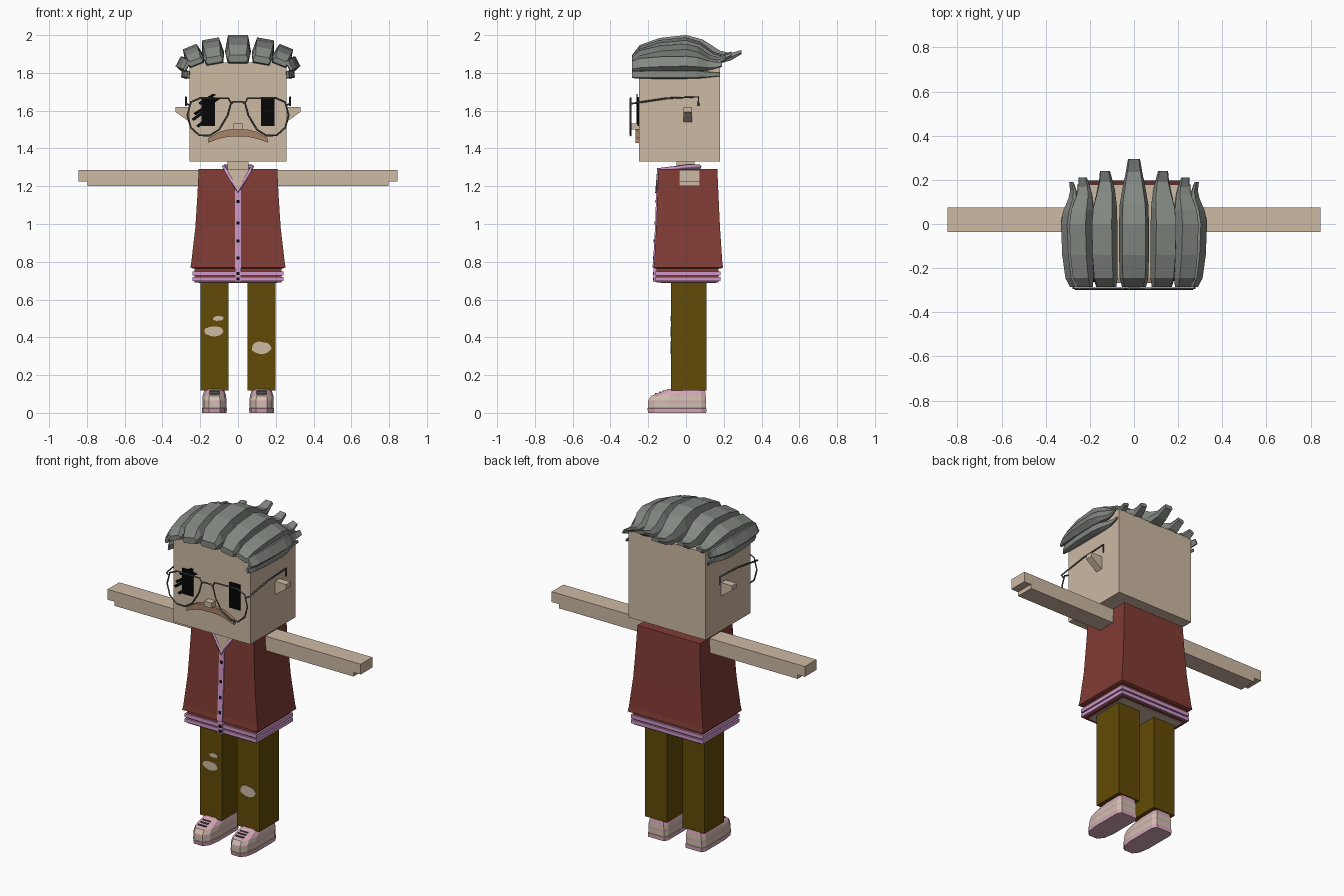
import bpy, bmesh, math, random
from mathutils import Vector, Matrix

random.seed(4)
if "Cube" in bpy.data.objects:
    bpy.data.objects.remove(bpy.data.objects["Cube"])


def material(name, r, g, b):
    m = bpy.data.materials.new(name)
    m.use_nodes = True
    col = [(c / 255) ** 2.2 for c in (r, g, b)] + [1]
    m.diffuse_color = col
    m.node_tree.nodes["Principled BSDF"].inputs["Base Color"].default_value = col
    return m


SKIN = material("skin", 204, 184, 162)
MAROON = material("maroon", 128, 62, 55)
OLIVE = material("olive brown", 98, 76, 14)
LILAC = material("lilac", 205, 150, 200)
PINK = material("shoe pink", 212, 165, 182)
CREAM = material("shoe cream", 208, 190, 172)
HAIR = material("grey hair", 130, 135, 129)
BLACK = material("black", 14, 14, 14)
BROWN = material("moustache brown", 165, 130, 104)
METAL = material("frame grey", 85, 87, 86)


def loft(name, rings, *mats):
    """Skin a stack of equal rings; one material per band, the last repeats."""
    bm = bmesh.new()
    rows = [[bm.verts.new(p) for p in ring] for ring in rings]
    n = len(rows[0])
    top = len(mats) - 1
    for k, (a, b) in enumerate(zip(rows, rows[1:])):
        for i in range(n):
            j = (i + 1) % n
            bm.faces.new((a[i], a[j], b[j], b[i])).material_index = min(k, top)
    bm.faces.new(rows[0])
    bm.faces.new(rows[-1]).material_index = top
    bmesh.ops.recalc_face_normals(bm, faces=bm.faces)
    mesh = bpy.data.meshes.new(name)
    bm.to_mesh(mesh)
    bm.free()
    for m in mats:
        mesh.materials.append(m)
    ob = bpy.data.objects.new(name, mesh)
    bpy.context.collection.objects.link(ob)
    return ob


def rect(x0, x1, y0, y1, z):
    return [(x0, y0, z), (x1, y0, z), (x1, y1, z), (x0, y1, z)]


def box(name, x, y, z, mat):
    return loft(name, [rect(*x, *y, h) for h in z], mat)


def slab(name, outline, y0, y1, mat):
    """Extrude an x-z outline along y."""
    return loft(name, [[(x, y, z) for x, z in outline] for y in (y0, y1)], mat)


def wire(name, points, radius, mat, closed=False):
    curve = bpy.data.curves.new(name, "CURVE")
    curve.dimensions = "3D"
    curve.bevel_depth = radius
    curve.bevel_resolution = 0
    curve.use_fill_caps = True
    sp = curve.splines.new("POLY")
    sp.points.add(len(points) - 1)
    for p, co in zip(sp.points, points):
        p.co = (*co, 1)
    sp.use_cyclic_u = closed
    tmp = bpy.data.objects.new(name, curve)
    mesh = bpy.data.meshes.new_from_object(tmp)
    bpy.data.objects.remove(tmp)
    mesh.materials.clear()
    mesh.materials.append(mat)
    bpy.context.collection.objects.link(bpy.data.objects.new(name, mesh))


# Head, neck and nose
box("head", (-.257, .257), (-.25, .18), (1.33, 1.855), SKIN)
box("neck", (-.055, .055), (-.05, .045), (1.25, 1.34), SKIN)
box("nose", (-.024, .024), (-.288, -.25), (1.50, 1.532), SKIN)

# Moustache: tapered arch
half_top = [(.155, 1.455), (.10, 1.488), (.05, 1.50)]
half_low = [(.05, 1.462), (.10, 1.452), (.16, 1.43)]
arch = [(-x, z) for x, z in half_top] + half_top[::-1]
arch += half_low[::-1] + [(-x, z) for x, z in half_low]
slab("moustache", arch, -.268, -.25, BROWN)

# Eyes and scratch marks
for s, side in ((-1, "right"), (1, "left")):
    box(side + "_eye", (s * .157 - .036, s * .157 + .036), (-.257, -.249), (1.52, 1.673), BLACK)
for x0, z0, x1, z1 in ((-.2, 1.63, -.115, 1.685), (-.225, 1.575, -.09, 1.665),
                       (-.235, 1.545, -.12, 1.63), (-.21, 1.51, -.125, 1.575)):
    slab("eye_scratch", [(x0, z0), (x1, z1), (x1 - .02, z1 + .004), (x0 - .01, z0 + .012)],
         -.262, -.256, BLACK)

# Glasses
lens = [(.05, 1.665), (.037, 1.64), (.055, 1.575), (.10, 1.50), (.15, 1.468),
        (.205, 1.47), (.25, 1.51), (.268, 1.575), (.25, 1.645), (.20, 1.667)]
for s, side in ((-1, "right"), (1, "left")):
    wire(side + "_lens_rim", [(s * x, -.293, z) for x, z in lens], .005, METAL, True)
    temple = [(.258, -.293, 1.63), (.275, -.29, 1.637), (.275, -.1, 1.666),
              (.275, .066, 1.673), (.275, .066, 1.625)]
    wire(side + "_temple", [(s * x, y, z) for x, y, z in temple], .005, METAL)
wire("bridge", [(-.04, -.293, 1.635), (-.025, -.293, 1.647), (.025, -.293, 1.647),
                (.04, -.293, 1.635)], .005, METAL)

# Hair locks: (y, bottom, top, width) along one lock, as fractions of its size
LOCK = [(-.285, .05, .3, .8), (-.245, 0, .65, .95), (-.14, 0, .9, 1), (0, 0, 1, 1),
        (.09, 0, .84, .95), (.18, 0, .45, .72), (.235, .1, .36, .55), (.295, .33, .48, .4)]
SECTION = [(-.8, 0), (.8, 0), (1, .45), (.78, 1), (-.78, 1), (-1, .45)]


def lock(name, x, z, roll, half, height, back):
    turn = Matrix.Rotation(roll, 3, "Y")
    rings = []
    for y, lo, hi, w in LOCK:
        y = y if y < 0 else y * back / .295
        rings.append([Vector((x, y, z)) + turn @ Vector(
            (u * half * w, 0, height * (lo + v * (hi - lo)))) for u, v in SECTION])
    loft(name, rings, HAIR)


lock("middle_hair_lock", 0, 1.85, 0, .068, .15, .295)
for s, side in ((-1, "right"), (1, "left")):
    for n, (x, z, roll, half, height, back) in enumerate((
            (.122, 1.845, 10, .058, .137, .24), (.216, 1.84, 22, .05, .107, .21),
            (.262, 1.833, 62, .038, .062, .19), (.255, 1.79, 85, .023, .045, .18))):
        lock(f"{side}_hair_lock_{n + 1}", s * x, z, s * math.radians(roll), half, height, back)

# Ears and arms with stepped hands
for s, side in ((-1, "right"), (1, "left")):
    slab(side + "_ear", [(s * x, z) for x, z in
         ((.25, 1.62), (.33, 1.62), (.33, 1.593), (.25, 1.535))], -.012, .032, SKIN)
    slab(side + "_arm", [(s * x, z) for x, z in
         ((.18, 1.287), (.845, 1.287), (.845, 1.225), (.797, 1.225), (.797, 1.2), (.18, 1.2))],
         -.037, .074, SKIN)

# Vest
VEST = [(.765, .238, -.163, .187), (.77, .252, -.172, .196), (.80, .247, -.168, .192),
        (.98, .226, -.158, .18), (1.15, .215, -.152, .172), (1.29, .208, -.146, .166)]
loft("vest", [rect(-w, w, f, b, z) for z, w, f, b in VEST], MAROON)


def vest_front(z):
    for (z0, _, a, _), (z1, _, b, _) in zip(VEST, VEST[1:]):
        if z <= z1:
            return a + (b - a) * (z - z0) / (z1 - z0)
    return VEST[-1][2]


# Striped hem
for name, w, z, mat in (("hem_base", .23, (.69, .766), MAROON),
                        ("upper_hem_stripe", .24, (.727, .749), LILAC),
                        ("lower_hem_stripe", .24, (.698, .719), LILAC)):
    box(name, (-w, w), (-w + .075, w - .057), z, mat)
box("waist", (-.21, .21), (-.135, .16), (.687, .7), SKIN)

# Open neckline, collar, button band and buttons
loft("chest", [[(0, vest_front(1.17) - d, 1.17), (.06, vest_front(1.29) - d, 1.291),
                (-.06, vest_front(1.29) - d, 1.291)] for d in (.004, -.004)], SKIN)
half = [(0, vest_front(1.17) - .002, 1.17), (.066, -.146, 1.287), (.075, 0, 1.303), (.07, .075, 1.303)]
wire("collar", half + [(-x, y, z) for x, y, z in half[:0:-1]], .011, LILAC, True)
levels = [.77, .80, .98, 1.15, 1.18]
loft("button_band", [rect(-.017, .017, vest_front(z) - .006, vest_front(z) + .004, z)
                     for z in levels], LILAC)
box("hem_button_band", (-.017, .017), (-.171, -.15), (.692, .775), LILAC)
for z in (1.12, 1.005, .91, .82, .738, .708):
    y = vest_front(z) - .009 if z > .77 else -.174
    box("button", (-.008, .008), (y, y + .006), (z - .008, z + .008), BLACK)

# Trouser legs with torn patches
for s, side in ((-1, "right"), (1, "left")):
    box(side + "_trouser_leg", (s * .125 - .074, s * .125 + .074), (-.08, .108), (.118, .7), OLIVE)
for x, z, w, h in ((-.125, .432, .053, .03), (-.105, .5, .03, .013), (.125, .345, .055, .033)):
    outline = []
    for i in range(14):
        a = i * math.tau / 14
        r = random.uniform(.85, 1.05)
        outline.append((x + w * r * math.cos(a), z + h * r * math.sin(a)))
    slab("torn_patch", outline, -.083, -.079, SKIN)


# Shoes: rounded toe outline stacked in coloured layers
def sole(cx, w, toe, heel, z):
    side = [(w * .8, heel), (w, heel - .025), (w, toe + .1), (w * .85, toe + .035), (w * .45, toe)]
    return [(cx + x, y, z) for x, y in side] + [(cx - x, y, z) for x, y in side[::-1]]


for s, side in ((-1, "right"), (1, "left")):
    cx = s * .125
    layers = [(.065, -.2, .107, 0), (.066, -.205, .108, .024), (.064, -.202, .106, .025),
              (.064, -.202, .106, .055), (.064, -.2, .106, .066), (.062, -.185, .105, .09),
              (.056, -.13, .102, .112), (.048, -.095, .1, .126)]
    loft(side + "_shoe", [sole(cx, *l) for l in layers],
         PINK, PINK, CREAM, PINK, CREAM, PINK, PINK)
    for y, z in ((-.16, .1015), (-.14, .1095), (-.12, .1155)):
        box(side + "_shoe_lace", (cx - .026, cx + .026), (y - .004, y + .004), (z - .005, z + .004), METAL)
